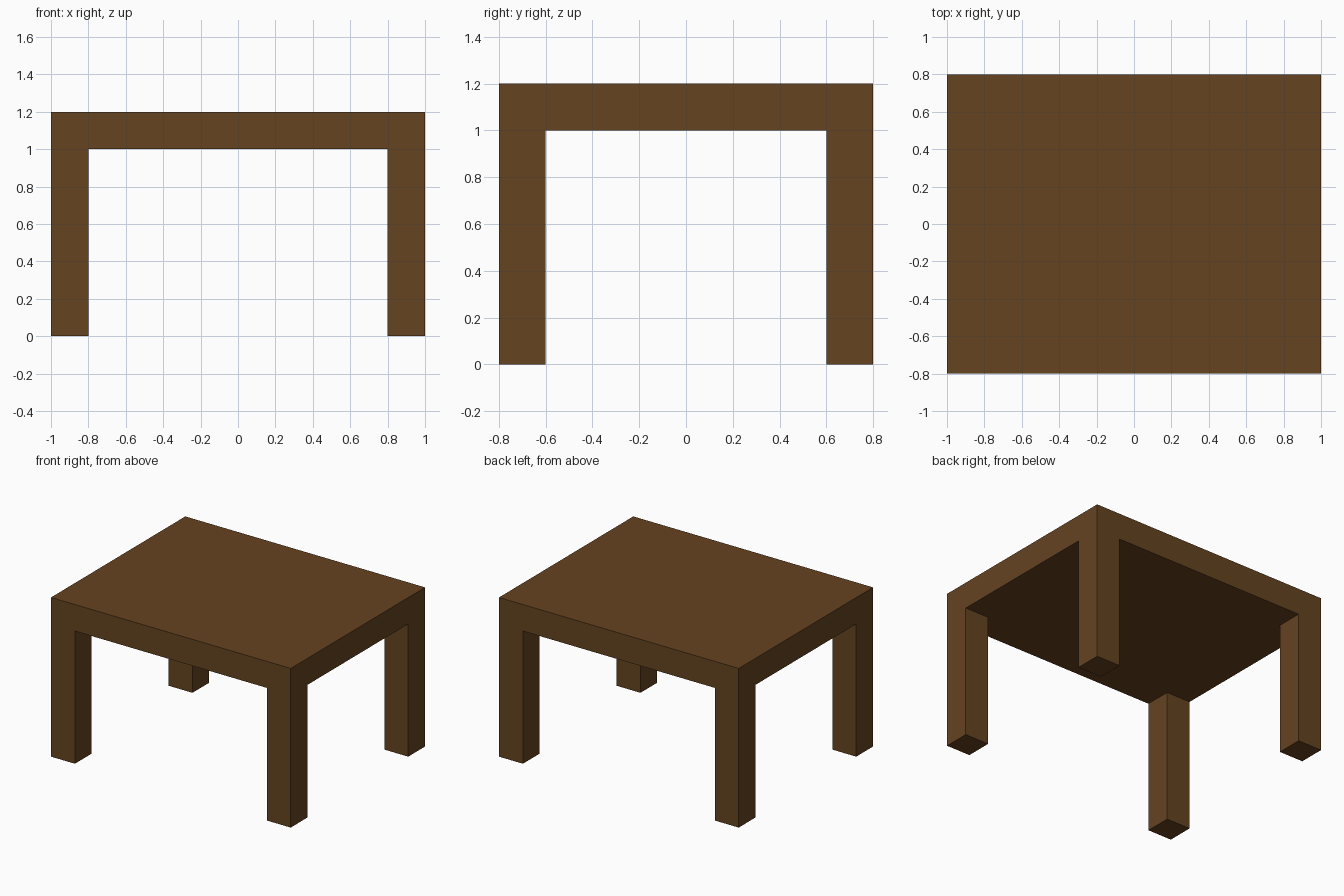
import bpy

if "Cube" in bpy.data.objects:
    bpy.data.objects.remove(bpy.data.objects["Cube"])

wood = bpy.data.materials.new("dark brown wood")
wood.diffuse_color = (0.130, 0.056, 0.0152, 1.0)
wood.use_nodes = True
wood.node_tree.nodes["Principled BSDF"].inputs["Base Color"].default_value = wood.diffuse_color

W, D, H = 2.0, 1.6, 1.2   # overall size
T = 0.2                   # slab thickness and leg width


def box(name, size, centre):
    bpy.ops.mesh.primitive_cube_add(size=1, location=centre)
    ob = bpy.context.object
    ob.name = name
    ob.scale = size
    bpy.ops.object.transform_apply(location=False, rotation=False, scale=True)
    ob.data.materials.append(wood)
    return ob


# Table top
box("table_top", (W, D, T), (0, 0, H - T / 2))

# Four square legs, flush with the corners of the top
for y_name, sy in (("front", -1), ("back", 1)):
    for x_name, sx in (("left", -1), ("right", 1)):
        box(f"{y_name}_{x_name}_leg", (T, T, H - T),
            (sx * (W - T) / 2, sy * (D - T) / 2, (H - T) / 2))
